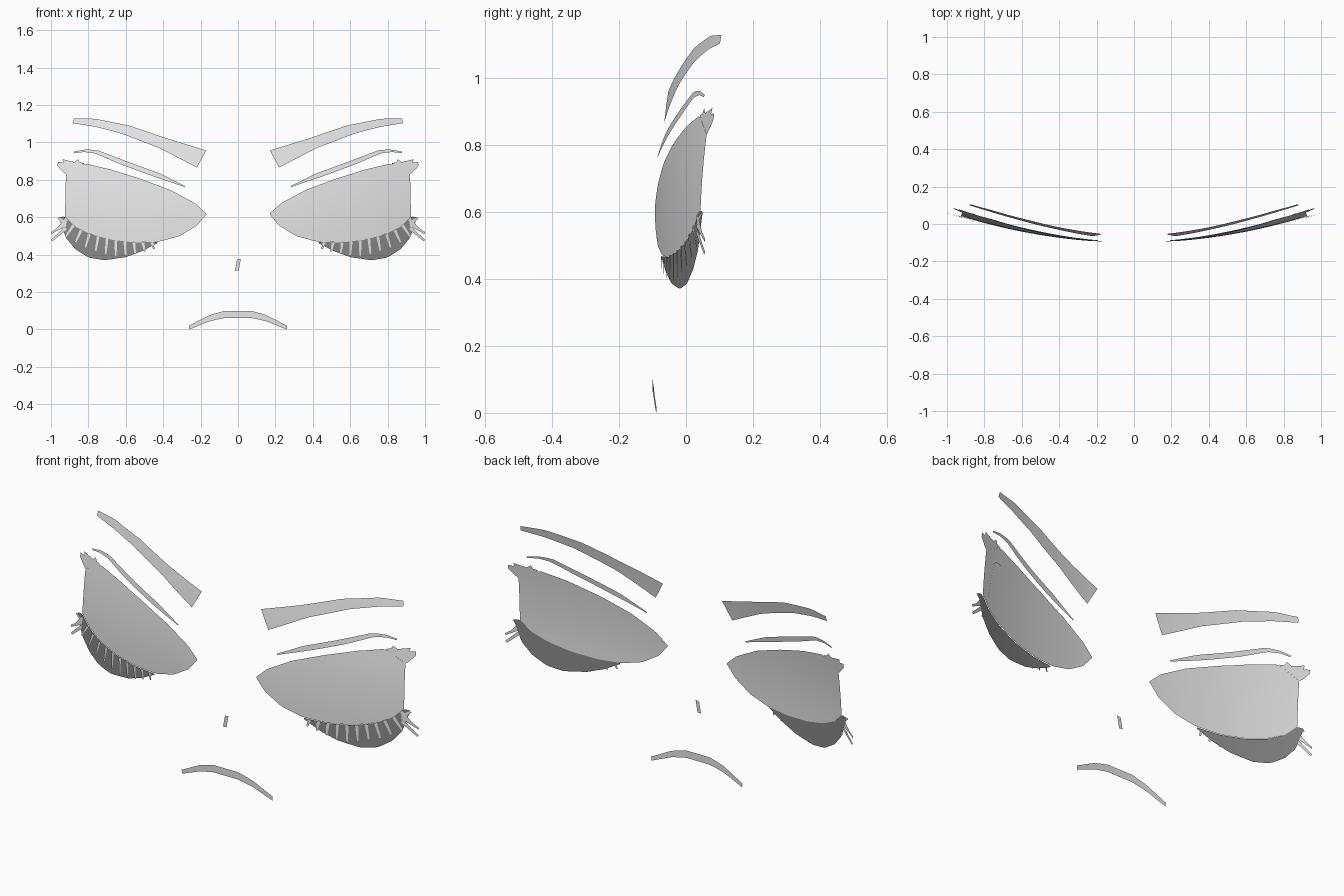
import bpy
from mathutils import Vector

if "Cube" in bpy.data.objects:
    bpy.data.objects.remove(bpy.data.objects["Cube"])


def material(name, v):
    m = bpy.data.materials.new(name)
    m.diffuse_color = (v, v, v, 1)
    m.use_nodes = True
    m.node_tree.nodes["Principled BSDF"].inputs["Base Color"].default_value = m.diffuse_color
    return m


LIGHT = material("light_grey", 0.8)
DARK = material("dark_grey", 0.25)


def on_face(x, z, off=0.0):
    """Place a front-plane point on the curved face surface."""
    return (x, -0.1 + 0.165 * x * x + 0.2 * max(0, z - 0.5) ** 2 + off, z)


def resample(path, n):
    """Points at equal arc length along a polyline."""
    p = [Vector(q) for q in path]
    seg = [(b - a).length for a, b in zip(p, p[1:])]
    out = []
    for i in range(n + 1):
        d, k = sum(seg) * i / n, 0
        while k < len(seg) - 1 and d > seg[k]:
            d -= seg[k]
            k += 1
        out.append(p[k].lerp(p[k + 1], min(1, d / seg[k])))
    return out


def add(name, verts, faces, mat, mirror=True):
    me = bpy.data.meshes.new(name)
    me.from_pydata(verts, [], faces)
    me.validate()
    me.materials.append(mat)
    ob = bpy.data.objects.new(name, me)
    bpy.context.collection.objects.link(ob)
    for poly in me.polygons:
        poly.use_smooth = True
    if mirror:
        ob.modifiers.new("mirror", 'MIRROR').use_mirror_merge = False
    return ob


def sheet(name, top, bottom, mat, n=24, rows=4, off=0.0, mirror=True):
    """Curved sheet lofted between a top and a bottom path."""
    t, b = resample(top, n), resample(bottom, n)
    verts, faces = [], []
    for i in range(n + 1):
        for j in range(rows + 1):
            q = b[i].lerp(t[i], j / rows)
            verts.append(on_face(q.x, q.y, off))
    w = rows + 1
    for i in range(n):
        for j in range(rows):
            a = i * w + j
            faces.append((a, a + w, a + w + 1, a + 1))
    return add(name, verts, faces, mat, mirror)


def plate(name, pts, mat, off=0.0, mirror=True):
    """Single flat-outline piece, points counter-clockwise from the front."""
    return add(name, [on_face(x, z, off) for x, z in pts],
               [tuple(range(len(pts)))], mat, mirror)


# Brows
sheet("brow",
      [(.17, .957), (.39, 1.025), (.58, 1.09), (.765, 1.127), (.877, 1.128)],
      [(.22, .866), (.42, .97), (.63, 1.05), (.77, 1.085), (.882, 1.103)],
      LIGHT, rows=2)

# Lid creases
sheet("lid_crease",
      [(.283, .767), (.417, .834), (.58, .893), (.755, .96), (.82, .962), (.877, .95)],
      [(.285, .762), (.47, .825), (.63, .884), (.765, .942), (.825, .949), (.875, .943)],
      LIGHT, rows=1, off=-.012)

# Eyes: main sheet with a slightly recessed inner sheet
eye_low = [(.17, .615), (.22, .555), (.31, .50), (.42, .47), (.55, .465),
           (.68, .48), (.79, .51), (.87, .55), (.925, .605)]
sheet("eye",
      [(.17, .62), (.23, .675), (.36, .745), (.52, .805), (.68, .855),
       (.82, .888), (.92, .83)], eye_low, LIGHT, n=32, rows=8)
sheet("inner_eye",
      [(.19, .62), (.36, .70), (.52, .75), (.68, .785), (.84, .81), (.86, .79)],
      [(.19, .61), (.31, .51), (.42, .48), (.55, .475), (.68, .49), (.79, .52),
       (.89, .60)], LIGHT, n=32, rows=8, off=.004)

# Pointed outer corner of the upper lid
plate("lid_corner",
      [(.82, .888), (.92, .83), (.935, .842), (.965, .875), (.963, .895),
       (.935, .892), (.938, .91), (.875, .895), (.855, .91), (.845, .893)], LIGHT)

# Lower lid shadow
sheet("lower_lid",
      [(.43, .468), (.55, .465), (.68, .48), (.79, .51), (.87, .55),
       (.925, .605), (.955, .60)],
      [(.43, .462), (.51, .42), (.6, .387), (.715, .37), (.8, .385),
       (.87, .43), (.92, .49), (.955, .595)], DARK, n=28, rows=4, off=-.003)

# Lower lashes, fanning outward
verts, faces = [], []
roots = resample([(.46, .466), (.55, .465), (.68, .48), (.79, .51), (.87, .55),
                  (.915, .59)], 10)
for i, r in enumerate(roots):
    f = i / 10
    out = Vector((-.01 + .065 * f * f, -.035 - .055 * min(1, f * 2.5) + .035 * f * f))
    tip = r + out
    side = Vector((-out.y, out.x)).normalized() * .008
    k = len(verts)
    for q in (r - side, tip - side * .5, tip + side * .5, r + side):
        verts.append(on_face(q.x, q.y, -.008))
    faces.append((k, k + 1, k + 2, k + 3))
add("lower_lashes", verts, faces, LIGHT)

# Two long lashes past the outer corner
plate("long_lash", [(.915, .535), (.992, .472), (1.0, .48), (.925, .55)], LIGHT, -.008)
plate("corner_lash", [(.915, .555), (.998, .51), (1.0, .52), (.925, .57)], LIGHT, -.008)
plate("short_lash", [(.92, .56), (.965, .592), (.957, .6), (.915, .575)], LIGHT, -.008)

# Nose mark
plate("nose", [(-.016, .315), (.004, .315), (.015, .378), (-.005, .374)],
      LIGHT, mirror=False)

# Mouth
half_top = [(.262, .02), (.15, .078), (.07, .1)]
half_low = [(.26, .0), (.15, .045), (.07, .062)]


def whole(half):
    return [(-x, z) for x, z in half] + half[::-1]


sheet("mouth", whole(half_top), whole(half_low), LIGHT, n=24, rows=1, mirror=False)
